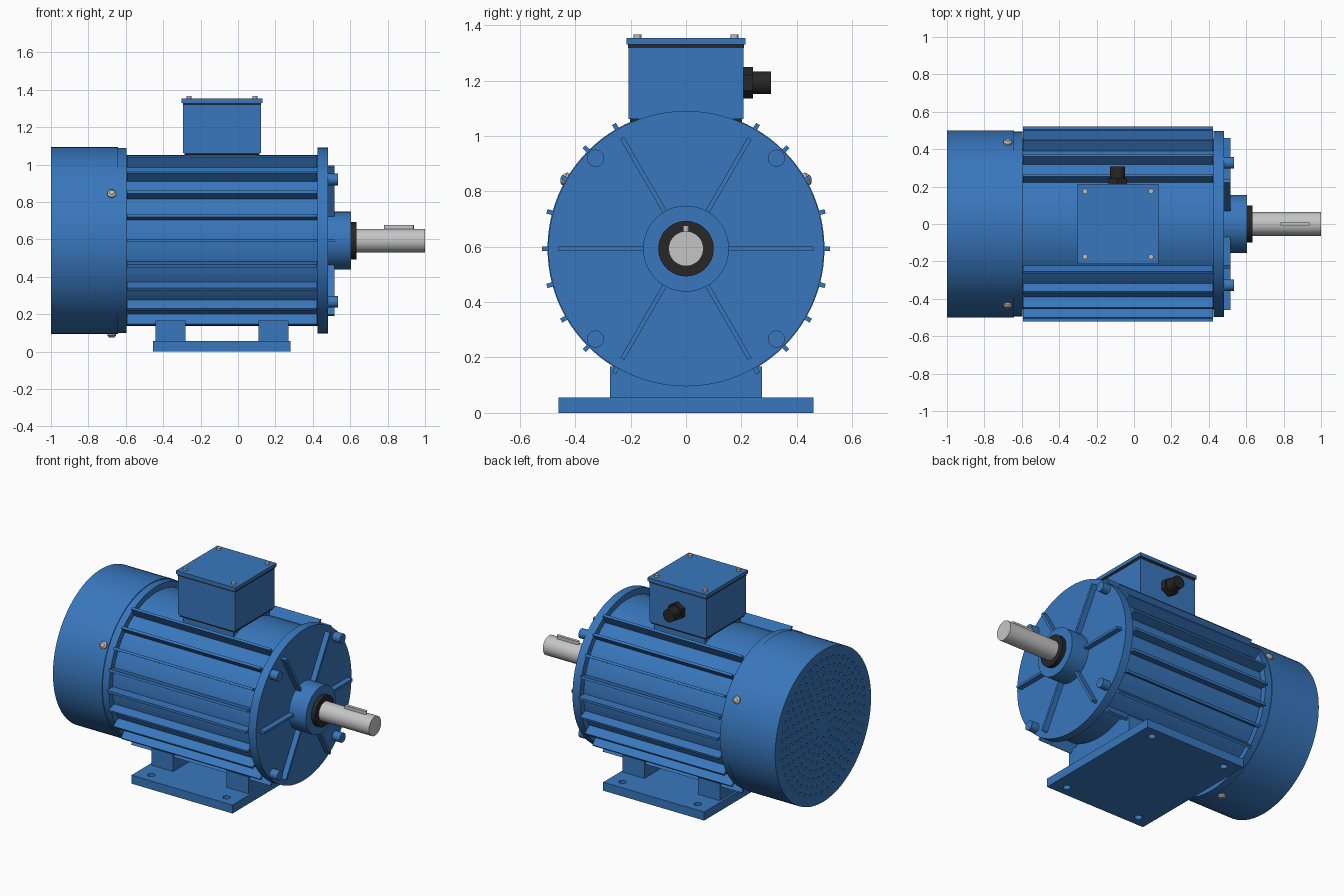
import bpy
import bmesh
from math import pi, sin, cos, radians
from mathutils import Matrix, Vector

default = bpy.data.objects.get("Cube")
if default:
    bpy.data.objects.remove(default, do_unlink=True)

AXIS_Z = 0.593


def material(name, rgb, rough=0.5):
    mat = bpy.data.materials.new(name)
    mat.use_nodes = True
    mat.diffuse_color = (*rgb, 1)
    bsdf = mat.node_tree.nodes["Principled BSDF"]
    bsdf.inputs["Base Color"].default_value = (*rgb, 1)
    bsdf.inputs["Roughness"].default_value = rough
    return mat


BLUE = material("blue paint", (0.04, 0.185, 0.51))
BLACK = material("black rubber", (0.02, 0.02, 0.02))
STEEL = material("shaft steel", (0.56, 0.56, 0.56))
SCREW = material("screw metal", (0.55, 0.5, 0.43))


def finish(name, bm, mat, smooth=True):
    bmesh.ops.recalc_face_normals(bm, faces=bm.faces)
    mesh = bpy.data.meshes.new(name)
    bm.to_mesh(mesh)
    bm.free()
    obj = bpy.data.objects.new(name, mesh)
    bpy.context.collection.objects.link(obj)
    mesh.materials.append(mat)
    if smooth:
        shade(obj)
    return obj


def shade(obj):
    bpy.ops.object.select_all(action='DESELECT')
    obj.select_set(True)
    bpy.context.view_layer.objects.active = obj
    bpy.ops.object.shade_smooth_by_angle(angle=radians(35))


def add_cyl(bm, start, end, r, sides=32, r2=None):
    """Cylinder or cone between two points."""
    a, b = Vector(start), Vector(end)
    turn = (b - a).to_track_quat('Z', 'Y').to_matrix().to_4x4()
    bmesh.ops.create_cone(bm, cap_ends=True, segments=sides, radius1=r,
                          radius2=r if r2 is None else r2, depth=(b - a).length,
                          matrix=Matrix.Translation((a + b) / 2) @ turn)


def add_box(bm, lo, hi, turn=Matrix()):
    lo, hi = Vector(lo), Vector(hi)
    bmesh.ops.create_cube(bm, size=1, matrix=turn @ Matrix.Translation((lo + hi) / 2)
                          @ Matrix.Diagonal((*(hi - lo), 1)))


def cyl(name, mat, start, end, r, sides=32):
    bm = bmesh.new()
    add_cyl(bm, start, end, r, sides)
    return finish(name, bm, mat)


def axial(name, mat, x0, x1, r, sides=96):
    return cyl(name, mat, (x0, 0, AXIS_Z), (x1, 0, AXIS_Z), r, sides)


def box(name, mat, lo, hi):
    bm = bmesh.new()
    add_box(bm, lo, hi)
    return finish(name, bm, mat, False)


def around(angle):
    """Turns +y towards the given angle about the motor axis."""
    return Matrix.Translation((0, 0, AXIS_Z)) @ Matrix.Rotation(radians(angle), 4, 'X')


def polar(x, r, angle):
    a = radians(angle)
    return (x, r * cos(a), AXIS_Z + r * sin(a))


def cut(obj, cutter):
    mod = obj.modifiers.new("holes", 'BOOLEAN')
    mod.object = cutter
    mod.solver = 'EXACT'
    bpy.ops.object.select_all(action='DESELECT')
    obj.select_set(True)
    bpy.context.view_layer.objects.active = obj
    bpy.ops.object.modifier_apply(modifier=mod.name)
    bpy.data.objects.remove(cutter, do_unlink=True)
    shade(obj)


# Motor body and end shields
axial("motor_body", BLUE, -0.6, 0.43, 0.457)
axial("rear_shield", BLUE, -0.66, -0.595, 0.495)
axial("drive_end_shield", BLUE, 0.425, 0.48, 0.497)

# Cooling fins on both sides
bm = bmesh.new()
for side in (0, 180):
    for angle in range(-60, 61, 15):
        add_box(bm, (-0.593, 0.44, -0.008), (0.422, 0.52, 0.008), around(side + angle))
finish("cooling_fins", bm, BLUE, False)

# Hollow fan cover, spun from its wall profile
bm = bmesh.new()
profile = [(-1, 0), (-1, 0.5), (-0.642, 0.5), (-0.642, 0.485), (-0.985, 0.485), (-0.985, 0)]
verts = [bm.verts.new((x, r, AXIS_Z)) for x, r in profile]
edges = [bm.edges.new(pair) for pair in zip(verts, verts[1:])]
bmesh.ops.spin(bm, geom=verts + edges, cent=(0, 0, AXIS_Z), axis=(1, 0, 0),
               angle=2 * pi, steps=96, use_duplicate=False)
bmesh.ops.remove_doubles(bm, verts=bm.verts, dist=0.0005)
cover = finish("fan_cover", bm, BLUE)

# Air holes in rings
bm = bmesh.new()
for ring in range(8):
    r = 0.08 + 0.05 * ring
    count = round(2 * pi * r / 0.06)
    for i in range(count):
        angle = 360 * i / count
        add_cyl(bm, polar(-1.02, r, angle), polar(-0.96, r, angle), 0.011, 8)
cut(cover, finish("air_hole_cutter", bm, BLUE))

# Fan cover screws
bm = bmesh.new()
for angle in (30, 150, 270):
    add_cyl(bm, polar(-0.675, 0.49, angle), polar(-0.675, 0.508, angle), 0.024, 16)
    add_cyl(bm, polar(-0.675, 0.508, angle), polar(-0.675, 0.517, angle), 0.024, 16, 0.013)
finish("cover_screws", bm, SCREW)

# Drive end: ribs, bolts, hub, seal, shaft and key
bm = bmesh.new()
for angle in range(0, 360, 60):
    add_box(bm, (0.475, 0.14, -0.008), (0.515, 0.46, 0.008), around(angle))
finish("shield_ribs", bm, BLUE, False)
bm = bmesh.new()
for angle in range(45, 360, 90):
    add_cyl(bm, polar(0.475, 0.462, angle), polar(0.535, 0.462, angle), 0.031, 24)
finish("shield_bolts", bm, BLUE)
axial("bearing_hub", BLUE, 0.47, 0.605, 0.155, 64)
axial("shaft_seal", BLACK, 0.6, 0.633, 0.1, 48)
axial("shaft", STEEL, 0.6, 1.0, 0.063, 48)
bm = bmesh.new()
add_box(bm, (0.79, -0.01, 0.63), (0.93, 0.01, 0.676))
for x in (0.79, 0.93):
    add_cyl(bm, (x, 0, 0.63), (x, 0, 0.676), 0.01, 16)
finish("shaft_key", bm, STEEL)

# Foot plate with mounting holes, and pedestals
plate = box("foot_plate", BLUE, (-0.455, -0.46, 0), (0.282, 0.46, 0.056))
bm = bmesh.new()
for x in (-0.36, 0.19):
    for y in (-0.39, 0.39):
        add_cyl(bm, (x, y, -0.05), (x, y, 0.1), 0.023, 20)
cut(plate, finish("mounting_hole_cutter", bm, BLUE))
for name, x in (("rear_pedestal", -0.36), ("front_pedestal", 0.19)):
    box(name, BLUE, (x - 0.08, -0.275, 0.05), (x + 0.08, 0.275, 0.167))
    # Fill between pedestal and round body
    box(name + "_saddle", BLUE, (x - 0.08, -0.2, 0.16), (x + 0.08, 0.2, 0.23))

# Terminal box with gaskets and lid
box("box_mount", BLUE, (-0.27, -0.19, 0.98), (0.1, 0.19, 1.055))
box("lower_gasket", BLACK, (-0.285, -0.203, 1.05), (0.115, 0.203, 1.065))
box("terminal_box", BLUE, (-0.293, -0.207, 1.062), (0.122, 0.207, 1.32))
box("lid_gasket", BLACK, (-0.295, -0.209, 1.318), (0.124, 0.209, 1.331))
box("box_lid", BLUE, (-0.301, -0.215, 1.33), (0.13, 0.215, 1.353))
bm = bmesh.new()
for x in (-0.262, 0.091):
    for y in (-0.175, 0.175):
        add_cyl(bm, (x, y, 1.35), (x, y, 1.366), 0.014, 16)
finish("lid_screws", bm, SCREW)

# Cable gland on the back of the box
bm = bmesh.new()
a = [bm.verts.new((-0.088 + 0.057 * sin(k * pi / 3), 0.2, 1.192 + 0.057 * cos(k * pi / 3)))
     for k in range(6)]
face = bm.faces.new(a)
top = bmesh.ops.extrude_face_region(bm, geom=[face])["geom"]
bmesh.ops.translate(bm, vec=(0, 0.042, 0),
                    verts=[v for v in top if isinstance(v, bmesh.types.BMVert)])
finish("gland_nut", bm, BLACK, False)
cyl("cable_gland", BLACK, (-0.088, 0.23, 1.192), (-0.088, 0.307, 1.192), 0.041)
